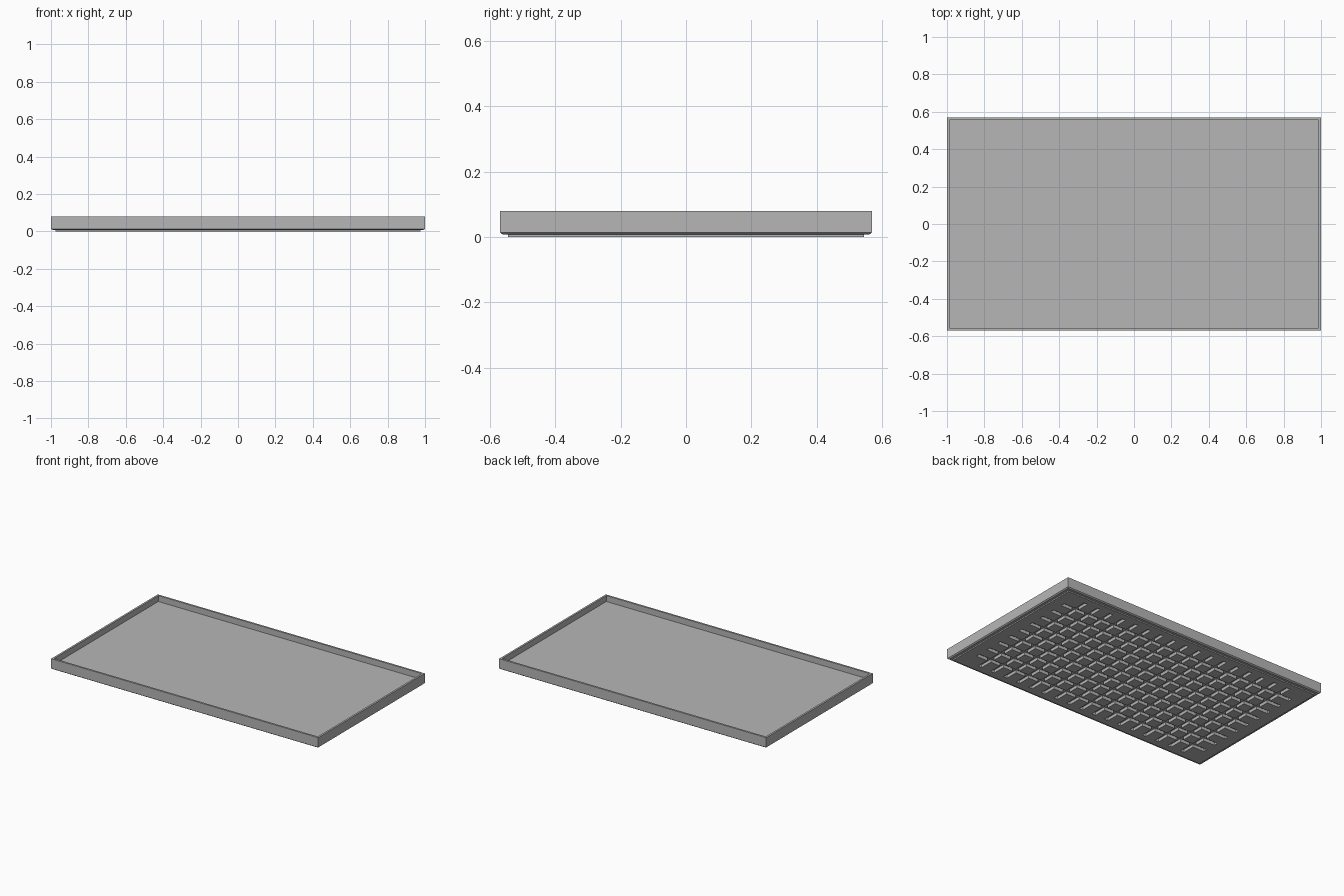
import bpy
import bmesh

cube = bpy.data.objects.get("Cube")
if cube:
    bpy.data.objects.remove(cube, do_unlink=True)

HALF_X, HALF_Y = 1.0, 0.57
PAD_INSET = 0.025
GROOVE_W, GROOVE_TOP = 0.028, 0.02
REACH_X, REACH_Y = 0.9, 0.5

grey = bpy.data.materials.new("plain_grey")
grey.use_nodes = True
grey.diffuse_color = (0.47, 0.47, 0.47, 1)
grey.node_tree.nodes["Principled BSDF"].inputs["Base Color"].default_value = grey.diffuse_color


def finish(name, bm):
    mesh = bpy.data.meshes.new(name)
    bm.to_mesh(mesh)
    bm.free()
    mesh.materials.append(grey)
    obj = bpy.data.objects.new(name, mesh)
    bpy.context.collection.objects.link(obj)
    return obj


# Tray shell: rectangular rings (inset, height) from the foot pad to the inner floor
profile = [(PAD_INSET, 0), (PAD_INSET, 0.008), (0.008, 0.008), (0, 0.014),
           (0, 0.08), (0.013, 0.08), (0.013, 0.04)]
bm = bmesh.new()
rings = []
for inset, z in profile:
    x, y = HALF_X - inset, HALF_Y - inset
    rings.append([bm.verts.new((sx * x, sy * y, z))
                  for sx, sy in ((-1, -1), (1, -1), (1, 1), (-1, 1))])
for low, high in zip(rings, rings[1:]):
    for i in range(4):
        j = (i + 1) % 4
        bm.faces.new((low[i], low[j], high[j], high[i]))
bm.faces.new(rings[-1])
finish("tray_shell", bm)


# Underside: a sheet split at the groove edges, with the groove cells pushed up
def breaks(half, reach, count):
    lines = [(i - (count - 1) / 2) * 0.1 for i in range(count)]
    edges = [c + s * GROOVE_W / 2 for c in lines for s in (-1, 1)]
    return lines, [-half, -reach] + edges + [reach, half]


def in_strip(value, lines):
    return any(abs(value - c) < GROOVE_W / 2 for c in lines)


x_lines, xs = breaks(HALF_X - PAD_INSET, REACH_X, 17)
y_lines, ys = breaks(HALF_Y - PAD_INSET, REACH_Y, 9)
bm = bmesh.new()
grid = [[bm.verts.new((x, y, 0)) for y in ys] for x in xs]
grooves = []
for i in range(len(xs) - 1):
    for j in range(len(ys) - 1):
        face = bm.faces.new((grid[i][j], grid[i][j + 1],
                             grid[i + 1][j + 1], grid[i + 1][j]))
        mid = face.calc_center_median()
        if abs(mid.x) < REACH_X and abs(mid.y) < REACH_Y and (
                in_strip(mid.x, x_lines) or in_strip(mid.y, y_lines)):
            grooves.append(face)
result = bmesh.ops.extrude_face_region(bm, geom=grooves)
raised = [v for v in result["geom"] if isinstance(v, bmesh.types.BMVert)]
bmesh.ops.translate(bm, verts=raised, vec=(0, 0, GROOVE_TOP))
# Remove any covered cells left behind, then merge the flat cells
bmesh.ops.delete(bm, geom=[f for f in grooves if f.is_valid], context="FACES")
bmesh.ops.dissolve_limit(bm, angle_limit=0.01, verts=bm.verts[:], edges=bm.edges[:])
bmesh.ops.triangulate(bm, faces=[f for f in bm.faces if len(f.verts) > 4])
finish("grooved_underside", bm)
